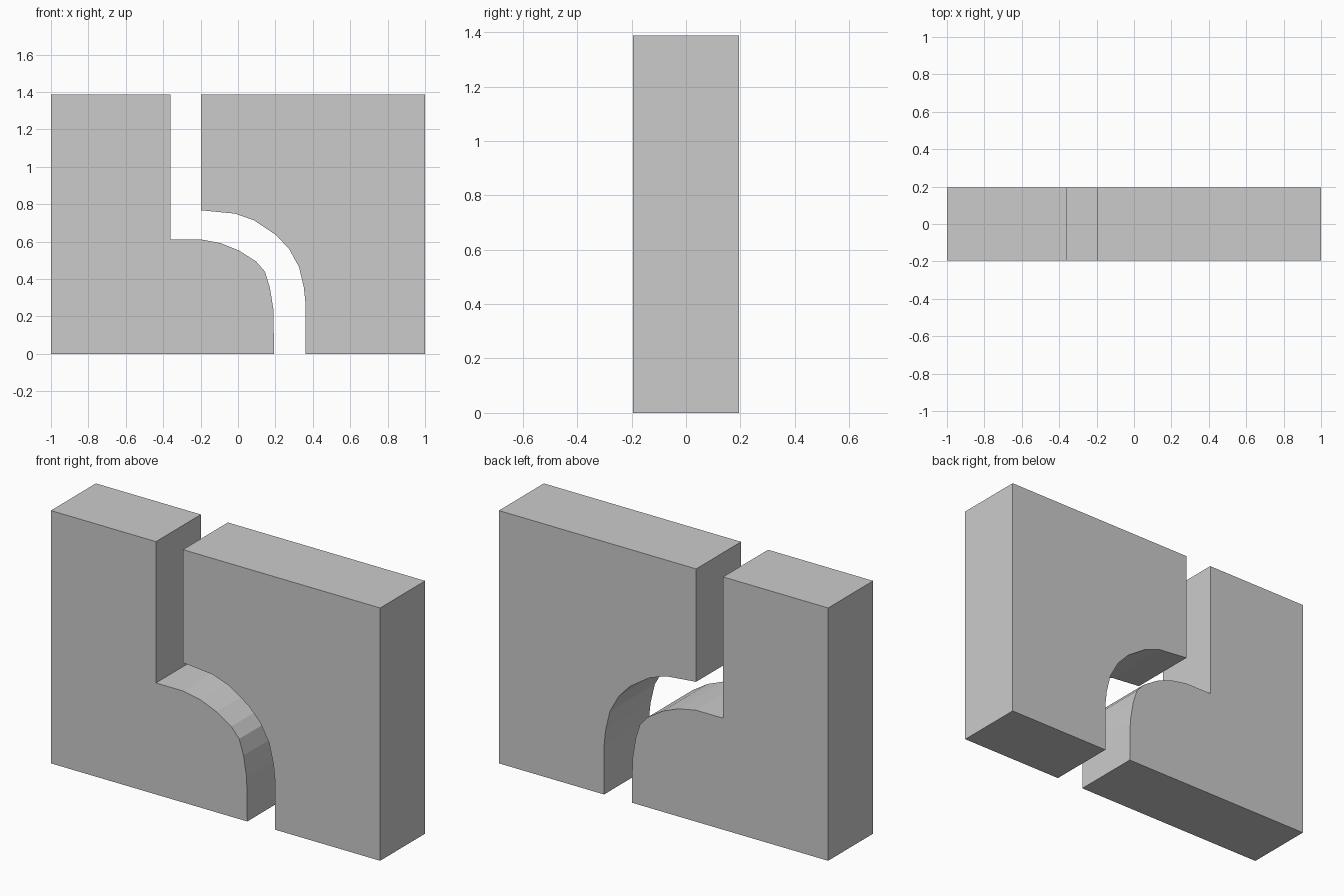
import bpy
import bmesh

if "Cube" in bpy.data.objects:
    bpy.data.objects.remove(bpy.data.objects["Cube"])

HALF_DEPTH = 0.195
TOP = 1.388


def slab(name, outline):
    """Extrude a front (x, z) outline, listed counter-clockwise, through the depth."""
    bm = bmesh.new()
    face = bm.faces.new([bm.verts.new((x, -HALF_DEPTH, z)) for x, z in outline])
    ext = bmesh.ops.extrude_face_region(bm, geom=[face], use_keep_orig=True)
    moved = [v for v in ext["geom"] if isinstance(v, bmesh.types.BMVert)]
    bmesh.ops.translate(bm, verts=moved, vec=(0, 2 * HALF_DEPTH, 0))
    bmesh.ops.recalc_face_normals(bm, faces=bm.faces)
    mesh = bpy.data.meshes.new(name)
    bm.to_mesh(mesh)
    bm.free()
    obj = bpy.data.objects.new(name, mesh)
    bpy.context.collection.objects.link(obj)
    return obj


# Left block: tall column with a rounded foot
foot_curve = [(0.193, 0.0), (0.189, 0.24), (0.170, 0.356), (0.144, 0.44),
              (0.096, 0.495), (0.005, 0.553), (-0.092, 0.592), (-0.198, 0.612)]
slab("left_block", [(-1, 0)] + foot_curve +
     [(-0.362, 0.612), (-0.362, TOP), (-1, TOP)])

# Right block: overhang with a rounded hollow facing the foot
hollow_curve = [(-0.198, 0.768), (-0.016, 0.750), (0.086, 0.714), (0.203, 0.636),
                (0.273, 0.561), (0.326, 0.465), (0.352, 0.356), (0.361, 0.27)]
slab("right_block", [(1, 0), (1, TOP), (-0.198, TOP)] + hollow_curve + [(0.361, 0)])
